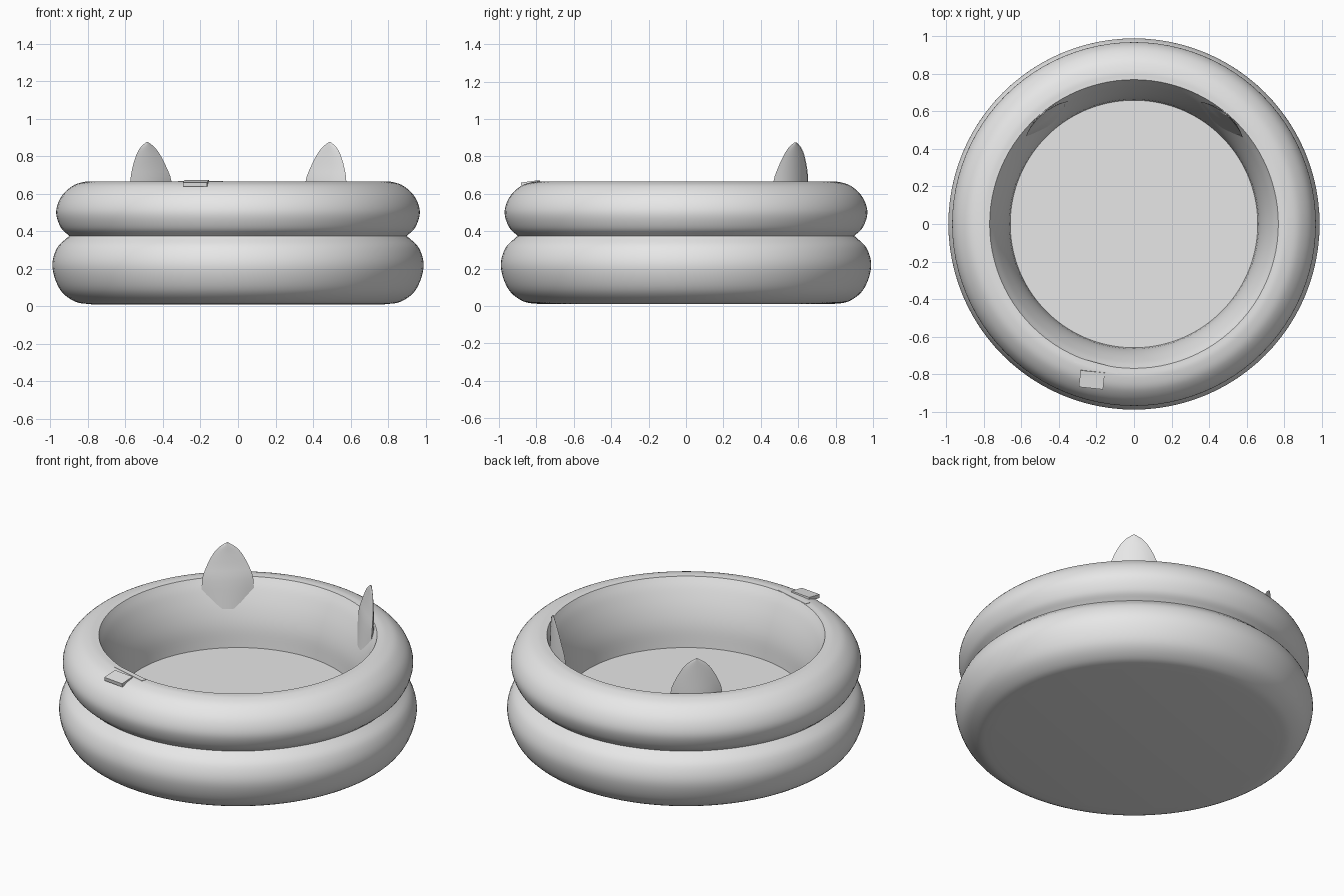
import bpy, bmesh, math
from mathutils import Vector, Matrix

cube = bpy.data.objects.get("Cube")
if cube:
    bpy.data.objects.remove(cube, do_unlink=True)

grey = bpy.data.materials.new("soft_grey")
grey.use_nodes = True
colour = (0.8, 0.8, 0.8, 1)
grey.diffuse_color = colour
grey.node_tree.nodes["Principled BSDF"].inputs["Base Color"].default_value = colour


def finish(name, bm, angle=40):
    bmesh.ops.recalc_face_normals(bm, faces=bm.faces)
    mesh = bpy.data.meshes.new(name)
    bm.to_mesh(mesh)
    bm.free()
    mesh.materials.append(grey)
    obj = bpy.data.objects.new(name, mesh)
    bpy.context.collection.objects.link(obj)
    bpy.ops.object.select_all(action="DESELECT")
    obj.select_set(True)
    bpy.context.view_layer.objects.active = obj
    bpy.ops.object.shade_smooth_by_angle(angle=math.radians(angle))
    return obj


def loft(bm, rings):
    """Bridge equal rings of points and cap both ends."""
    loops = [[bm.verts.new(p) for p in ring] for ring in rings]
    n = len(loops[0])
    for a, b in zip(loops, loops[1:]):
        for i in range(n):
            j = (i + 1) % n
            bm.faces.new((a[i], a[j], b[j], b[i]))
    bm.faces.new(loops[0])
    bm.faces.new(loops[-1])


def spline(points, steps=5):
    """Smooth curve through profile points."""
    pts = [Vector(p) for p in points]
    pts = [2 * pts[0] - pts[1]] + pts + [2 * pts[-1] - pts[-2]]
    out = []
    for a, b, c, d in zip(pts, pts[1:], pts[2:], pts[3:]):
        for k in range(steps):
            t = k / steps
            out.append(b + (c - a) * t / 2 + (2 * a - 5 * b + 4 * c - d) * t * t / 2
                       + (3 * b - a - 3 * c + d) * t ** 3 / 2)
    return out + [pts[-2]]


# Pool: two inflated rings, sloping inner wall and raised floor
lower_ring = spline([(0.78, 0.01), (0.87, 0.025), (0.95, 0.09), (0.99, 0.21),
                     (0.965, 0.31), (0.9, 0.375)])
upper_ring = spline([(0.9, 0.375), (0.945, 0.42), (0.97, 0.5), (0.945, 0.58),
                     (0.885, 0.64), (0.82, 0.663), (0.77, 0.665)])
inner_wall = spline([(0.77, 0.665), (0.735, 0.6), (0.695, 0.5), (0.67, 0.4), (0.66, 0.28)])
profile = lower_ring + upper_ring[1:] + inner_wall[1:]
SIDES = 96
bm = bmesh.new()
loft(bm, [[(r * math.cos(math.tau * i / SIDES), r * math.sin(math.tau * i / SIDES), z)
           for i in range(SIDES)] for r, z in profile])
finish("pool_body", bm, 35)

# Pointed fins on the back of the rim: z, half width, inner radius, outer radius
FIN = spline([(0.5, 0.15, 0.69), (0.66, 0.145, 0.715), (0.74, 0.118, 0.735),
              (0.81, 0.08, 0.75), (0.85, 0.045, 0.757), (0.875, 0.006, 0.762)], 3)
for name, angle in (("right_fin", 129.5), ("left_fin", 50)):
    bm = bmesh.new()
    rings = []
    for z, half, inner in FIN:
        ring = []
        for side in (-1, 1):
            for k in range(8):
                u = side * (1 - k / 4)
                bulge = (1 - u * u) * (0.77 - inner) / 2
                r = 0.765 + side * bulge - (0.77 - inner) * 0.4
                a = math.radians(angle) + u * half / 0.75
                ring.append((r * math.cos(a), r * math.sin(a), z))
        rings.append(ring)
    loft(bm, rings)
    finish(name, bm, 50)

# Thin valve tab lying on the front of the rim
bm = bmesh.new()
bmesh.ops.create_cube(bm, size=1)
place = (Matrix.Translation((-0.225, -0.83, 0.655)) @ Matrix.Rotation(math.radians(-6), 4, "Z")
         @ Matrix.Rotation(math.radians(8), 4, "X"))
bmesh.ops.transform(bm, matrix=place @ Matrix.Diagonal((0.13, 0.09, 0.022, 1)), verts=bm.verts)
bmesh.ops.create_cube(bm, size=1, matrix=Matrix.Translation((-0.2, -0.755, 0.657))
                      @ Matrix.Rotation(math.radians(-15), 4, "Z")
                      @ Matrix.Diagonal((0.24, 0.03, 0.02, 1)))
finish("valve_tab", bm, 30)
